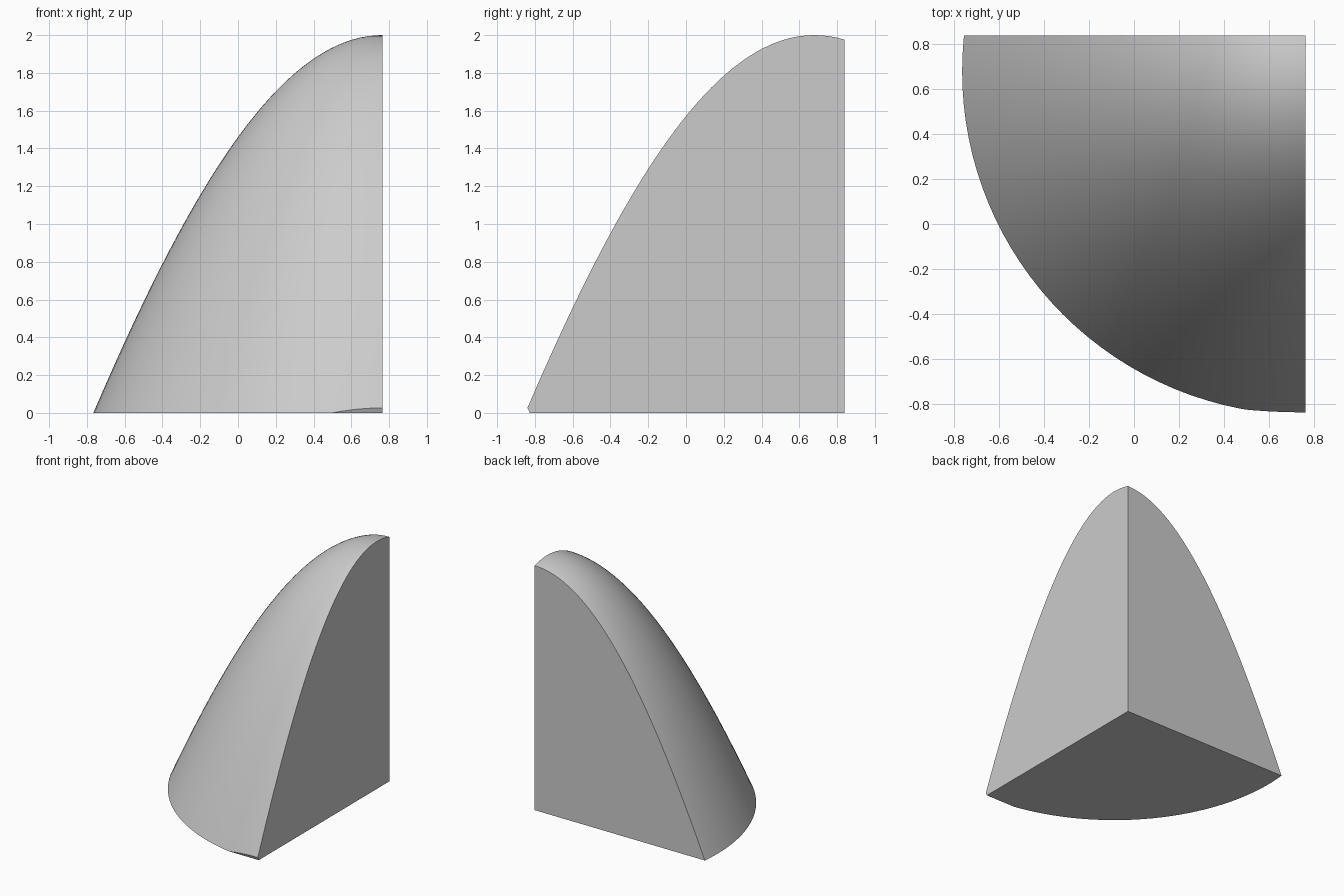
import bpy, bmesh, math
from mathutils import Vector

cube = bpy.data.objects.get("Cube")
if cube:
    bpy.data.objects.remove(cube, do_unlink=True)

# Plain grey finish
grey = bpy.data.materials.new("plain_grey")
grey.use_nodes = True
colour = (0.6, 0.6, 0.6, 1)
grey.diffuse_color = colour
grey.node_tree.nodes["Principled BSDF"].inputs["Base Color"].default_value = colour

# Dome: revolve a paraboloid-like profile about an off-centre vertical axis
AXIS = Vector((0.765, 0.68, 0))
RIM, RINGS, STEPS = 1.56, 40, 128


def dome_height(r):
    return 2 - 0.945 * r**2 + 0.039 * r**4


bm = bmesh.new()
profile = []
for i in range(RINGS + 1):
    r = RIM * i / RINGS
    profile.append(bm.verts.new(AXIS + Vector((-r, 0, dome_height(r)))))
edges = [bm.edges.new(pair) for pair in zip(profile, profile[1:])]
bmesh.ops.spin(bm, geom=profile + edges, cent=AXIS, axis=(0, 0, 1),
               angle=math.tau, steps=STEPS)
bmesh.ops.remove_doubles(bm, verts=bm.verts, dist=0.0005)
bmesh.ops.holes_fill(bm, edges=[e for e in bm.edges if e.is_boundary], sides=0)


def slice_off(point, normal):
    """Remove everything on the normal's side and cap the cut."""
    bmesh.ops.bisect_plane(bm, geom=bm.verts[:] + bm.edges[:] + bm.faces[:],
                           dist=1e-5, plane_co=point, plane_no=normal,
                           clear_outer=True)
    bmesh.ops.holes_fill(bm, edges=[e for e in bm.edges if e.is_boundary], sides=0)


# Base, left wall, back wall and the small chamfer under the front rim
slice_off((0, 0, 0), (0, 0, -1))
slice_off((0.765, 0, 0), (1, 0, 0))
slice_off((0, 0.84, 0), (0, 1, 0))
slice_off((0, -0.827, 0), (0, -0.028, -0.013))
bmesh.ops.recalc_face_normals(bm, faces=bm.faces)

mesh = bpy.data.meshes.new("quarter_dome")
bm.to_mesh(mesh)
bm.free()
mesh.materials.append(grey)
dome = bpy.data.objects.new("quarter_dome", mesh)
bpy.context.collection.objects.link(dome)

# Smooth shell with crisp cut edges
bpy.ops.object.select_all(action='DESELECT')
dome.select_set(True)
bpy.context.view_layer.objects.active = dome
bpy.ops.object.shade_smooth_by_angle(angle=math.radians(30))
